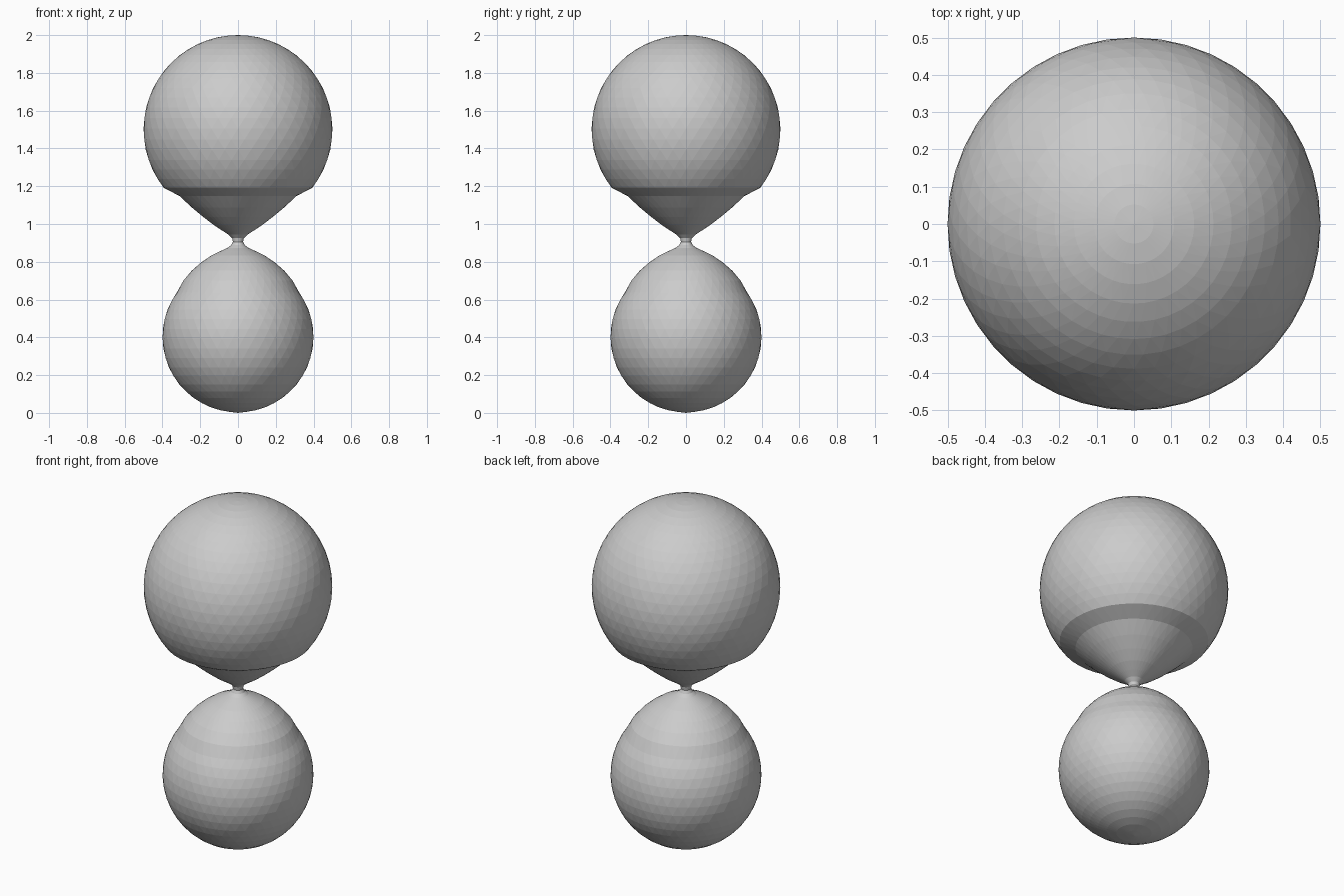
import bpy, bmesh, math

if "Cube" in bpy.data.objects:
    bpy.data.objects.remove(bpy.data.objects["Cube"])

# single flat colour
grey = bpy.data.materials.new("light_grey")
grey.diffuse_color = (0.6, 0.6, 0.6, 1)
grey.use_nodes = True
grey.node_tree.nodes["Principled BSDF"].inputs["Base Color"].default_value = grey.diffuse_color

SIDES = 44


def arc(radius, cz, start, end, steps):
    """Profile points (r, z) on a circle, angles in degrees from horizontal."""
    out = []
    for i in range(steps + 1):
        a = math.radians(start + (end - start) * i / steps)
        out.append((radius * math.cos(a), cz + radius * math.sin(a)))
    return out


# lower ball, pinched neck, upper ball
profile = arc(0.4, 0.403, -84, 36, 16)
profile += [(0.29, 0.70), (0.245, 0.753), (0.195, 0.797), (0.14, 0.834),
            (0.09, 0.858), (0.055, 0.874), (0.036, 0.888), (0.027, 0.905),
            (0.031, 0.925), (0.05, 0.944), (0.085, 0.966), (0.13, 0.996),
            (0.185, 1.038), (0.245, 1.088), (0.31, 1.148)]
profile += arc(0.5, 1.5, -38, 84, 19)

# staggered triangle rings give the faceted surface
bm = bmesh.new()
rings = []
for k, (r, z) in enumerate(profile):
    off = 0.5 * (k % 2)
    rings.append([bm.verts.new((r * math.cos(2 * math.pi * (i + off) / SIDES),
                                r * math.sin(2 * math.pi * (i + off) / SIDES), z))
                  for i in range(SIDES)])
for k in range(len(rings) - 1):
    a, b = rings[k], rings[k + 1]
    for i in range(SIDES):
        j = (i + 1) % SIDES
        if k % 2 == 0:
            bm.faces.new((a[i], a[j], b[i]))
            bm.faces.new((a[j], b[j], b[i]))
        else:
            bm.faces.new((a[i], b[j], b[i]))
            bm.faces.new((a[i], a[j], b[j]))

# close both poles
bottom = bm.verts.new((0, 0, 0))
top = bm.verts.new((0, 0, 2))
for i in range(SIDES):
    j = (i + 1) % SIDES
    bm.faces.new((bottom, rings[0][j], rings[0][i]))
    bm.faces.new((top, rings[-1][i], rings[-1][j]))
bmesh.ops.recalc_face_normals(bm, faces=bm.faces)

mesh = bpy.data.meshes.new("joined_balls")
bm.to_mesh(mesh)
bm.free()
mesh.materials.append(grey)
obj = bpy.data.objects.new("joined_balls", mesh)
bpy.context.collection.objects.link(obj)
